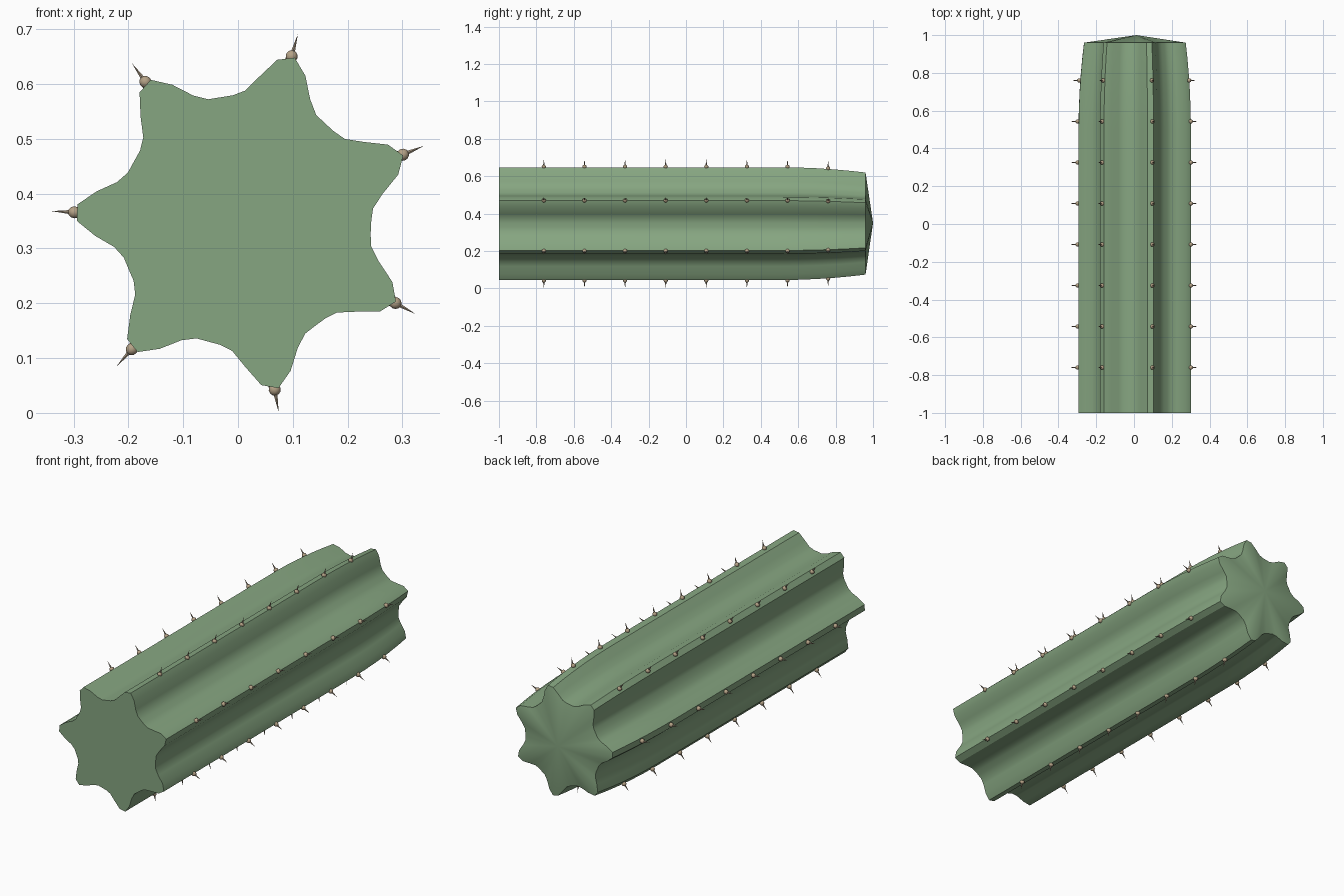
import bpy, bmesh
from math import cos, sin, radians, pi
from mathutils import Vector, Matrix

if "Cube" in bpy.data.objects:
    bpy.data.objects.remove(bpy.data.objects["Cube"])

CX, CZ = 0.013, 0.35
RIBS, SEGS = 7, 64
PHASE = radians(22.8)


def material(name, color):
    m = bpy.data.materials.new(name)
    m.diffuse_color = (*color, 1)
    m.use_nodes = True
    m.node_tree.nodes["Principled BSDF"].inputs["Base Color"].default_value = m.diffuse_color
    return m


def taper(y):
    t = max(0.0, (y - 0.5) / 0.46)
    return 1 - 0.095 * t * t


def rib_radius(a):
    return 0.23 + 0.082 * ((1 + cos(RIBS * (a - PHASE))) / 2) ** 2.1


def finish(bm, name, mat, angle):
    bmesh.ops.recalc_face_normals(bm, faces=bm.faces)
    me = bpy.data.meshes.new(name)
    bm.to_mesh(me)
    bm.free()
    me.materials.append(mat)
    ob = bpy.data.objects.new(name, me)
    bpy.context.collection.objects.link(ob)
    bpy.ops.object.select_all(action='DESELECT')
    ob.select_set(True)
    bpy.context.view_layer.objects.active = ob
    bpy.ops.object.shade_smooth_by_angle(angle=radians(angle))
    return ob


green = material("cactus_green", (0.24, 0.38, 0.22))
tan = material("areole_tan", (0.46, 0.36, 0.24))
brown = material("spine_brown", (0.36, 0.29, 0.21))

# Ribbed stem: lofted star rings, flat front cap, shallow pointed end
bm = bmesh.new()
rings = []
for y in (-1, 0.5, 0.6, 0.7, 0.8, 0.88, 0.96):
    ring = []
    for i in range(SEGS):
        a = 2 * pi * i / SEGS
        r = rib_radius(a) * taper(y)
        ring.append(bm.verts.new((CX + r * cos(a), y, CZ + r * sin(a))))
    rings.append(ring)
for r0, r1 in zip(rings, rings[1:]):
    for i in range(SEGS):
        j = (i + 1) % SEGS
        bm.faces.new((r0[i], r0[j], r1[j], r1[i]))
bm.faces.new(rings[0])
apex = bm.verts.new((CX, 1, CZ))
for i in range(SEGS):
    bm.faces.new((rings[-1][i], rings[-1][(i + 1) % SEGS], apex))
finish(bm, "ribbed_stem", green, 30)

# Areole beads and radial spines along every rib crest
beads, spines = bmesh.new(), bmesh.new()
for k in range(RIBS):
    a = PHASE + 2 * pi * k / RIBS
    d = Vector((cos(a), 0, sin(a)))
    turn = Vector((0, 0, 1)).rotation_difference(d).to_matrix().to_4x4()
    for n in range(8):
        y = -0.76 + n * 1.52 / 7
        c = Vector((CX, y, CZ)) + d * 0.312 * taper(y)
        bmesh.ops.create_uvsphere(beads, u_segments=10, v_segments=6, radius=0.0115,
                                  matrix=Matrix.Translation(c) @ turn)
        bmesh.ops.create_cone(spines, cap_ends=True, segments=6, radius1=0.005, radius2=0,
                              depth=0.04, matrix=Matrix.Translation(c + d * 0.022) @ turn)
finish(beads, "areoles", tan, 40)
finish(spines, "spines", brown, 40)
